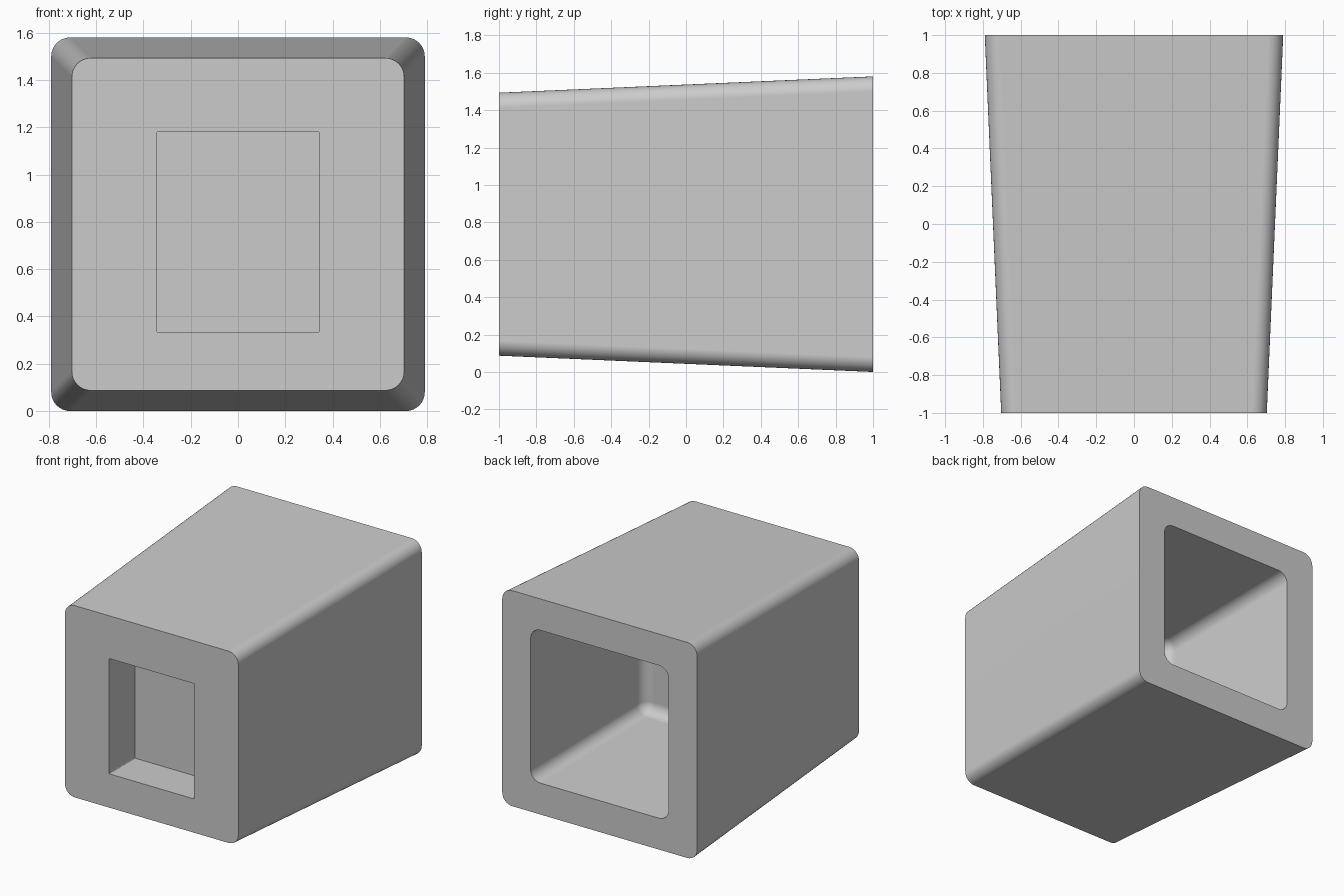
import bpy, bmesh, math

cube = bpy.data.objects.get("Cube")
if cube:
    bpy.data.objects.remove(cube, do_unlink=True)

MID_Z = 0.79      # centre height of every section
STEPS = 8         # segments in each rounded corner


def ring(bm, y, half_x, half_z, radius, z=MID_Z):
    """Rounded rectangle of vertices in a plane of constant y."""
    verts = []
    for corner, (sx, sz) in enumerate([(1, 1), (-1, 1), (-1, -1), (1, -1)]):
        for i in range(STEPS + 1):
            a = math.pi / 2 * (corner + i / STEPS)
            verts.append(bm.verts.new((sx * (half_x - radius) + radius * math.cos(a), y,
                                       z + sz * (half_z - radius) + radius * math.sin(a))))
    return verts


bm = bmesh.new()

# Front recess, from its floor out to the rim
POCKET = (0.345, 0.4225, 0.005, 0.757)
rings = [ring(bm, -0.7, *POCKET), ring(bm, -1, *POCKET)]

# Tapered outer shell
rings += [ring(bm, -1, 0.703, 0.703, 0.08), ring(bm, 1, 0.79, 0.79, 0.08)]

# Rear cavity: tapered walls, then a fillet into the floor
MOUTH, FLOOR, FILLET, FLOOR_Y = 0.56, 0.505, 0.08, -0.23
rings.append(ring(bm, 1, MOUTH, MOUTH, FILLET))
for i in range(STEPS + 1):
    a = math.pi / 2 * i / STEPS
    half = FLOOR - FILLET * (1 - math.cos(a))
    rings.append(ring(bm, FLOOR_Y + FILLET * (1 - math.sin(a)), half, half,
                      max(FILLET * math.cos(a), 0.002)))

# Skin neighbouring rings and close both floors
for r0, r1 in zip(rings, rings[1:]):
    for j in range(len(r0)):
        k = (j + 1) % len(r0)
        bm.faces.new((r0[j], r0[k], r1[k], r1[j]))
bm.faces.new(rings[0])
bm.faces.new(rings[-1])
bmesh.ops.recalc_face_normals(bm, faces=bm.faces)

mesh = bpy.data.meshes.new("hollow_block")
bm.to_mesh(mesh)
bm.free()
block = bpy.data.objects.new("hollow_block", mesh)
bpy.context.collection.objects.link(block)

# Plain grey finish
grey = bpy.data.materials.new("plain_grey")
grey.use_nodes = True
colour = (0.6, 0.6, 0.6, 1)
grey.diffuse_color = colour
grey.node_tree.nodes["Principled BSDF"].inputs["Base Color"].default_value = colour
mesh.materials.append(grey)

# Smooth rounded corners, crisp rims
bpy.ops.object.select_all(action="DESELECT")
block.select_set(True)
bpy.context.view_layer.objects.active = block
bpy.ops.object.shade_smooth_by_angle(angle=math.radians(35))
weighted = block.modifiers.new("flat_walls", "WEIGHTED_NORMAL")
weighted.keep_sharp = True
